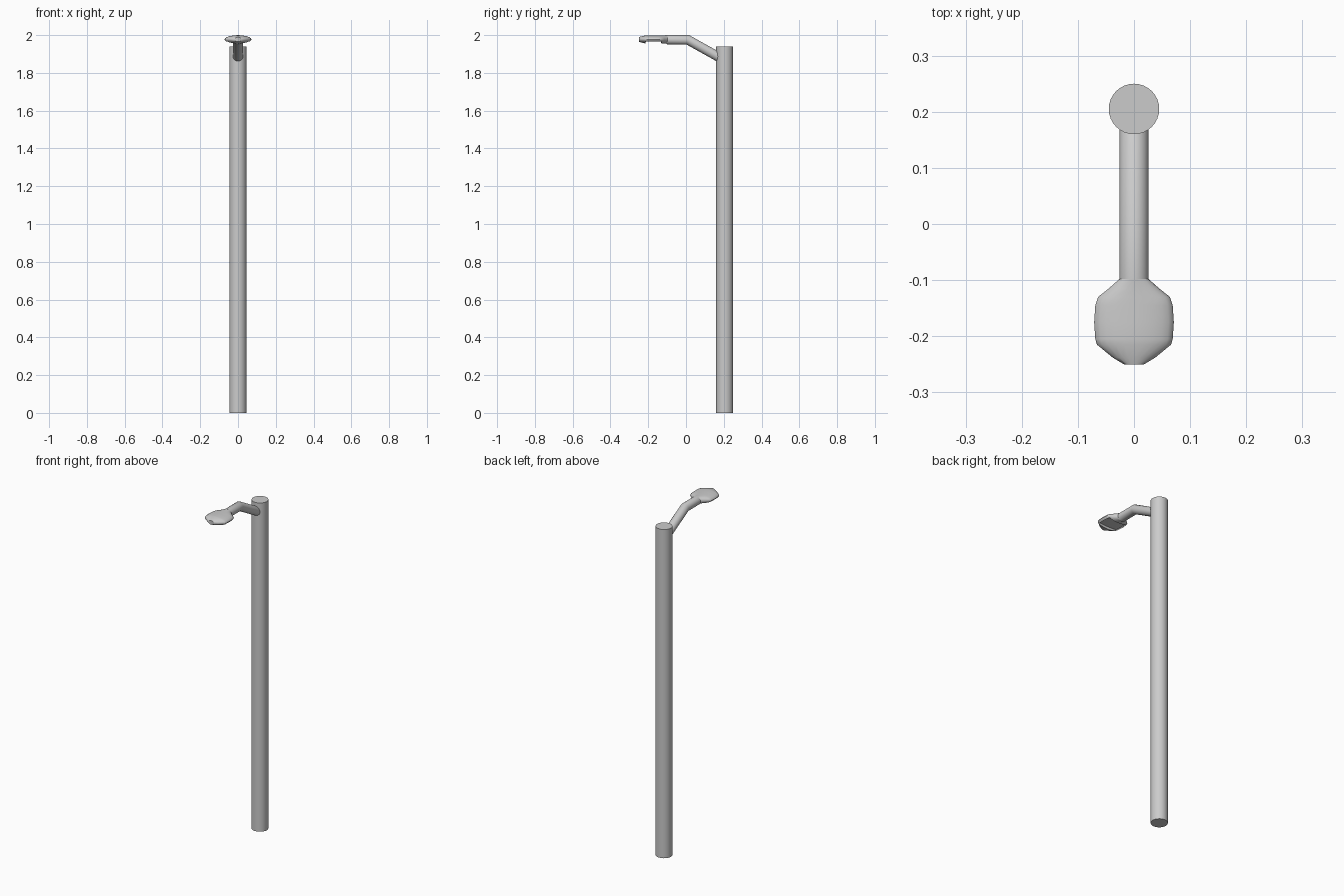
import bpy, bmesh, math

if "Cube" in bpy.data.objects:
    bpy.data.objects.remove(bpy.data.objects["Cube"])

SIDES = 24


def finish(bm, name, angle):
    bmesh.ops.recalc_face_normals(bm, faces=bm.faces)
    mesh = bpy.data.meshes.new(name)
    bm.to_mesh(mesh)
    bm.free()
    obj = bpy.data.objects.new(name, mesh)
    bpy.context.collection.objects.link(obj)
    bpy.ops.object.select_all(action='DESELECT')
    obj.select_set(True)
    bpy.context.view_layer.objects.active = obj
    bpy.ops.object.shade_smooth_by_angle(angle=math.radians(angle))
    return obj


def loft(sections):
    """Bridge elliptical sections (y, z, half width, half height, tilt) along y."""
    bm = bmesh.new()
    rings = []
    for y, z, rx, rz, tilt in sections:
        t = math.radians(tilt)
        ring = []
        for i in range(SIDES):
            a = 2 * math.pi * i / SIDES
            h = rz * math.sin(a)
            ring.append(bm.verts.new((rx * math.cos(a), y + h * math.sin(t), z + h * math.cos(t))))
        rings.append(ring)
    for r, s in zip(rings, rings[1:]):
        for i in range(SIDES):
            j = (i + 1) % SIDES
            bm.faces.new((r[i], r[j], s[j], s[i]))
    bm.faces.new(rings[0])
    bm.faces.new(rings[-1])
    bmesh.ops.recalc_face_normals(bm, faces=bm.faces)
    return bm


# Pole
bm = bmesh.new()
bmesh.ops.create_cone(bm, cap_ends=True, cap_tris=True, segments=32,
                      radius1=0.045, radius2=0.045, depth=1.94)
bmesh.ops.translate(bm, verts=bm.verts, vec=(0, 0.205, 0.97))
finish(bm, "pole", 40)

# Bent arm
arm = [
    (0.180, 1.880, 0.026, 0.025, 29),
    (0.010, 1.975, 0.026, 0.026, 14.5),
    (-0.100, 1.975, 0.026, 0.025, 0),
]
finish(loft(arm), "arm", 40)

# Lamp head
head = [
    (-0.098, 1.977, 0.026, 0.023, 0),
    (-0.115, 1.977, 0.045, 0.022, 0),
    (-0.130, 1.977, 0.064, 0.022, 0),
    (-0.145, 1.977, 0.069, 0.022, 0),
    (-0.175, 1.977, 0.071, 0.022, 0),
    (-0.205, 1.977, 0.069, 0.022, 0),
    (-0.215, 1.977, 0.066, 0.021, 0),
    (-0.238, 1.977, 0.038, 0.016, 0),
    (-0.250, 1.977, 0.018, 0.012, 0),
]
bm = loft(head)

# Recessed light panel on the underside of the head
under = [f for f in bm.faces
         if f.normal.z < -0.5 and abs(f.calc_center_median().x) < 0.056
         and -0.211 < f.calc_center_median().y < -0.128]
bmesh.ops.inset_region(bm, faces=under, thickness=0.003, use_even_offset=True)
verts = {v for f in under for v in f.verts}
for v in verts:
    v.co.z = 1.968 + (v.co.z - 1.955) * 0.3
finish(bm, "lamp_head", 40)
